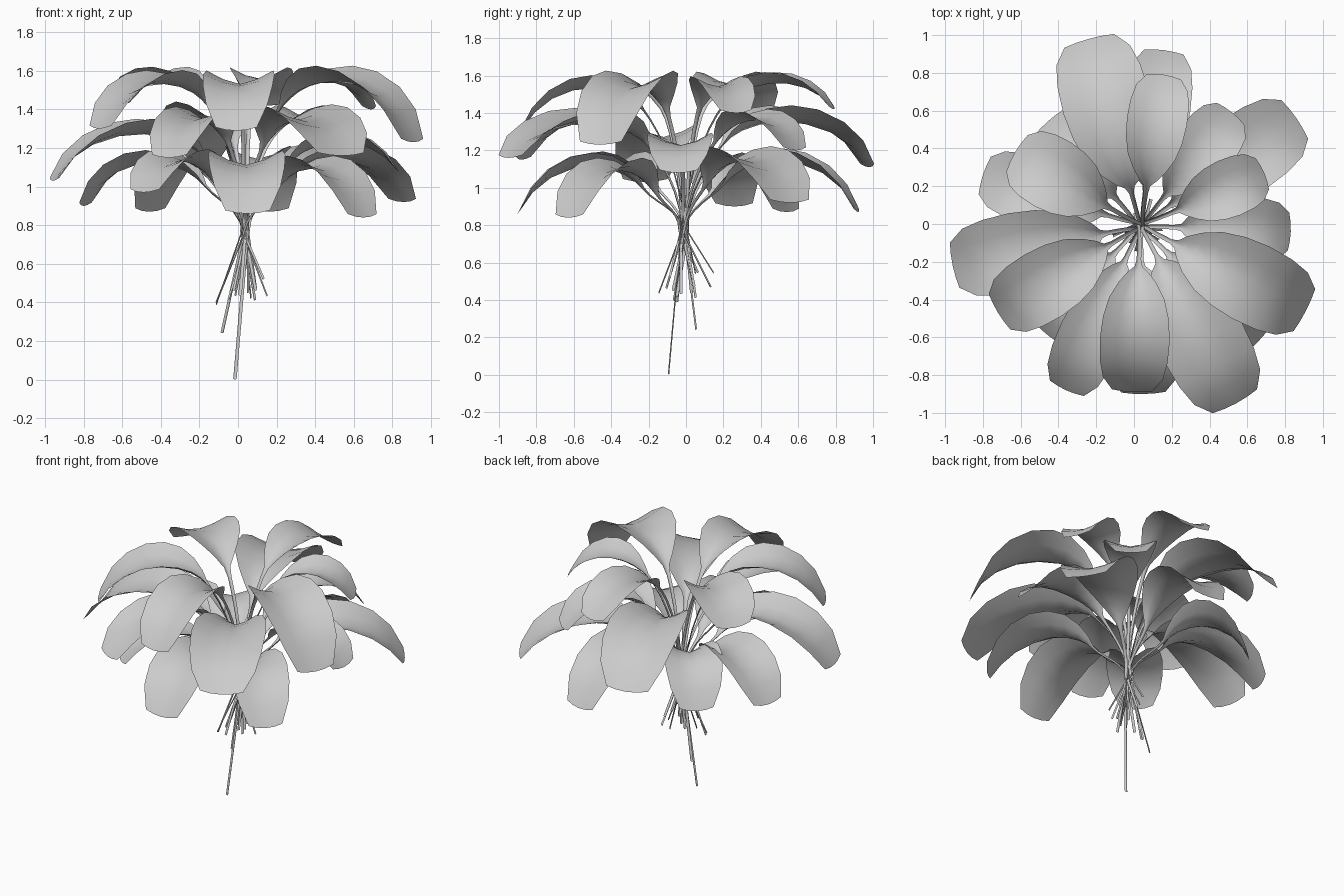
import bpy, bmesh, math, random
from mathutils import Vector

if "Cube" in bpy.data.objects:
    bpy.data.objects.remove(bpy.data.objects["Cube"])

random.seed(4)
CENTRE = Vector((0.035, -0.01, 0))
CROSS_Z = 0.76                      # height where all stalks cross

# tip x, tip y, tip z, crest z, width of each blade
UPPER = [(0.16, 0.79, 1.42, 1.56, .32), (-0.63, 0.38, 1.42, 1.55, .39),
         (-0.72, -0.47, 1.30, 1.53, .38), (-0.01, -0.89, 1.29, 1.53, .37),
         (0.91, -0.46, 1.23, 1.54, .43), (0.69, 0.27, 1.40, 1.54, .31)]
MIDDLE = [(-0.24, 0.98, 1.11, 1.35, .47), (-0.96, -0.22, 1.03, 1.27, .42),
          (-0.36, -0.88, 1.15, 1.35, .34), (0.54, -0.95, 1.16, 1.34, .46),
          (0.83, -0.04, 1.08, 1.23, .35), (0.52, 0.59, 1.20, 1.36, .33)]
LOWER = [(0.86, 0.56, 0.92, 1.14, .43), (0.16, 0.92, 0.87, 1.14, .36),
         (-0.80, 0.26, 0.90, 1.12, .36), (-0.49, -0.56, 0.97, 1.13, .35),
         (0.05, -0.90, 0.86, 1.11, .40), (0.65, -0.63, 0.84, 1.09, .36),
         (-0.46, 0.54, 0.87, 1.11, .36)]

# blade outline: position along blade, share of full half width
OUTLINE = [(0, .11), (.08, .30), (.18, .54), (.30, .79), (.43, .94), (.57, 1),
           (.72, .97), (.86, .86), (1, .58)]
COLS = (-1, -.5, 0, .5, 1)
UP = Vector((0, 0, 1))


def bezier(pts, t):
    pts = list(pts)
    while len(pts) > 1:
        pts = [a.lerp(b, t) for a, b in zip(pts, pts[1:])]
    return pts[0]


def make_leaf(name, x, y, tip_z, crest, width, foot=None):
    tip = Vector((x, y, tip_z))
    out = tip - CENTRE
    out.z = 0
    reach = out.length
    out.normalize()
    side = Vector((-out.y, out.x, 0))
    at = lambda r, z: CENTRE + out * r + Vector((0, 0, z))

    # arching blade spine, steepest at its tip
    base_z = crest - 0.12
    ctrl = (crest - (base_z + tip_z) / 8) / .75
    blade = [at(.22, base_z), at(.36, ctrl - .01), at(.81 * reach, ctrl + .01), tip]
    # stalk spine, bending outward near the blade
    cross = at(random.uniform(-.02, .02), CROSS_Z) + side * random.uniform(-.02, .02)
    slope = (blade[1] - blade[0]).normalized()
    stalk = [cross, at(.035, CROSS_Z * .45 + base_z * .55), blade[0] - slope * .1, blade[0]]
    if foot is None:
        foot = at(-random.uniform(.03, .17), random.uniform(.38, .55)) \
            + side * random.uniform(-.05, .05)

    bm = bmesh.new()
    rows = []

    def add_row(p, tangent, half, cup, shift=0):
        normal = tangent.cross(side).normalized()
        if normal.dot(UP) < 0:
            normal.negate()
        lift = (normal + UP * .8).normalized()
        rows.append([bm.verts.new(p + side * (half * u) + lift * (cup * half * abs(u) ** 1.5)
                                  - tangent * (shift * u * u)) for u in COLS])

    foot = Vector(foot)
    add_row(foot, (cross - foot).normalized(), .009, .8)
    for i in range(6):
        t = i / 6
        d = (bezier(stalk, t + .02) - bezier(stalk, t)).normalized()
        add_row(bezier(stalk, t), d, .009 + .004 * t, .8)
    for s, w in OUTLINE:
        d = (bezier(blade, s + .02) - bezier(blade, s - .02)).normalized()
        add_row(bezier(blade, s), d, w * width / 2, .6 * (1 - s) ** .7,
                .02 * max(0, (s - .8) / .2))
    for a, b in zip(rows, rows[1:]):
        for j in range(len(COLS) - 1):
            bm.faces.new((a[j + 1], a[j], b[j], b[j + 1])).smooth = True
    # upper side faces the sky
    bm.normal_update()
    if sum(f.normal.z * f.calc_area() for f in bm.faces) < 0:
        bmesh.ops.reverse_faces(bm, faces=bm.faces[:])
    mesh = bpy.data.meshes.new(name)
    bm.to_mesh(mesh)
    bm.free()
    obj = bpy.data.objects.new(name, mesh)
    bpy.context.collection.objects.link(obj)


# one long and one medium stalk reach below the rest
FEET = {("upper", 0): (-.015, -.09, 0), ("middle", 3): (-.08, .05, .24)}
for tier, leaves in (("upper", UPPER), ("middle", MIDDLE), ("lower", LOWER)):
    for i, leaf in enumerate(leaves):
        make_leaf(f"{tier}_leaf_{i + 1}", *leaf, foot=FEET.get((tier, i)))
